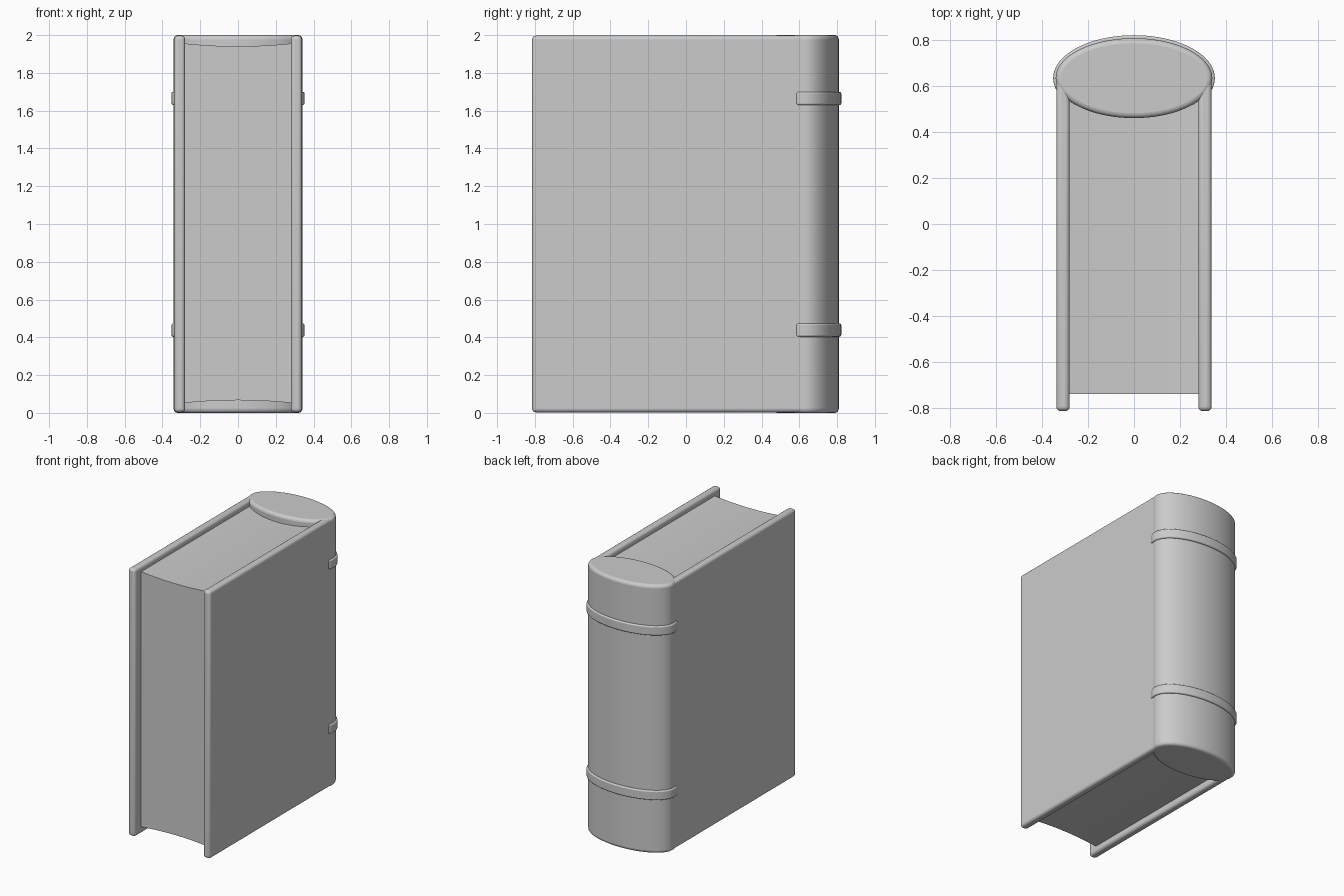
import bpy, bmesh, math

if "Cube" in bpy.data.objects:
    bpy.data.objects.remove(bpy.data.objects["Cube"])


def material(name, color):
    m = bpy.data.materials.new(name)
    m.diffuse_color = (*color, 1)
    m.use_nodes = True
    m.node_tree.nodes["Principled BSDF"].inputs["Base Color"].default_value = m.diffuse_color
    return m


GREY = material("plain grey", (0.6, 0.6, 0.6))


def prism(name, points, z0, z1, bevel=0.0, segments=4):
    """Closed xy outline (counter-clockwise) extruded upward, edges rounded."""
    bm = bmesh.new()
    low = [bm.verts.new((x, y, z0)) for x, y in points]
    high = [bm.verts.new((x, y, z1)) for x, y in points]
    bm.faces.new(low[::-1])
    bm.faces.new(high)
    n = len(points)
    for i in range(n):
        j = (i + 1) % n
        bm.faces.new((low[i], low[j], high[j], high[i]))
    return finish(name, bm, bevel, segments)


def finish(name, bm, bevel=0.0, segments=4):
    bmesh.ops.recalc_face_normals(bm, faces=bm.faces)
    me = bpy.data.meshes.new(name)
    bm.to_mesh(me)
    bm.free()
    me.materials.append(GREY)
    ob = bpy.data.objects.new(name, me)
    bpy.context.collection.objects.link(ob)
    if bevel:
        mod = ob.modifiers.new("rounded edges", "BEVEL")
        mod.width = bevel
        mod.segments = segments
        mod.limit_method = "ANGLE"
        mod.angle_limit = math.radians(40)
    bpy.ops.object.select_all(action="DESELECT")
    ob.select_set(True)
    bpy.context.view_layer.objects.active = ob
    bpy.ops.object.shade_smooth_by_angle(angle=math.radians(35))
    return ob


SPINE_Y = 0.635


def ellipse(a, b, start, end, steps):
    return [(a * math.cos(t), SPINE_Y + b * math.sin(t))
            for t in (start + (end - start) * i / steps for i in range(steps + 1))]


# Two cover boards
for side, name in ((-1, "left_cover"), (1, "right_cover")):
    x0, x1 = sorted((side * 0.28, side * 0.338))
    prism(name, [(x0, -0.815), (x1, -0.815), (x1, 0.64), (x0, 0.64)], 0.003, 1.997, 0.02)

# Rounded spine
prism("spine", ellipse(0.341, 0.174, 0, 2 * math.pi, 72)[:-1], 0, 2, 0.022)

# Raised bands wrapping the spine
outer = ellipse(0.352, 0.187, -0.3, math.pi + 0.3, 48)
inner = ellipse(0.325, 0.160, math.pi + 0.3, -0.3, 48)
for z, name in ((0.403, "lower_band"), (1.63, "upper_band")):
    prism(name, outer + inner, z, z + 0.07, 0.009, 3)

# Page block with hollowed top and bottom edges
bm = bmesh.new()
N = 16
xs = [-0.285 + 0.57 * i / N for i in range(N + 1)]
dip = [0.015 * (1 - (x / 0.285) ** 2) for x in xs]
profile = [(x, 0.052 + d) for x, d in zip(xs, dip)]
profile += [(x, 1.956 - d) for x, d in zip(xs, dip)][::-1]
front = bm.faces.new([bm.verts.new((x, -0.74, z)) for x, z in profile])
new = bmesh.ops.extrude_face_region(bm, geom=[front], use_keep_orig=True)["geom"]
bmesh.ops.translate(bm, vec=(0, 1.34, 0), verts=[g for g in new if isinstance(g, bmesh.types.BMVert)])
finish("pages", bm)
